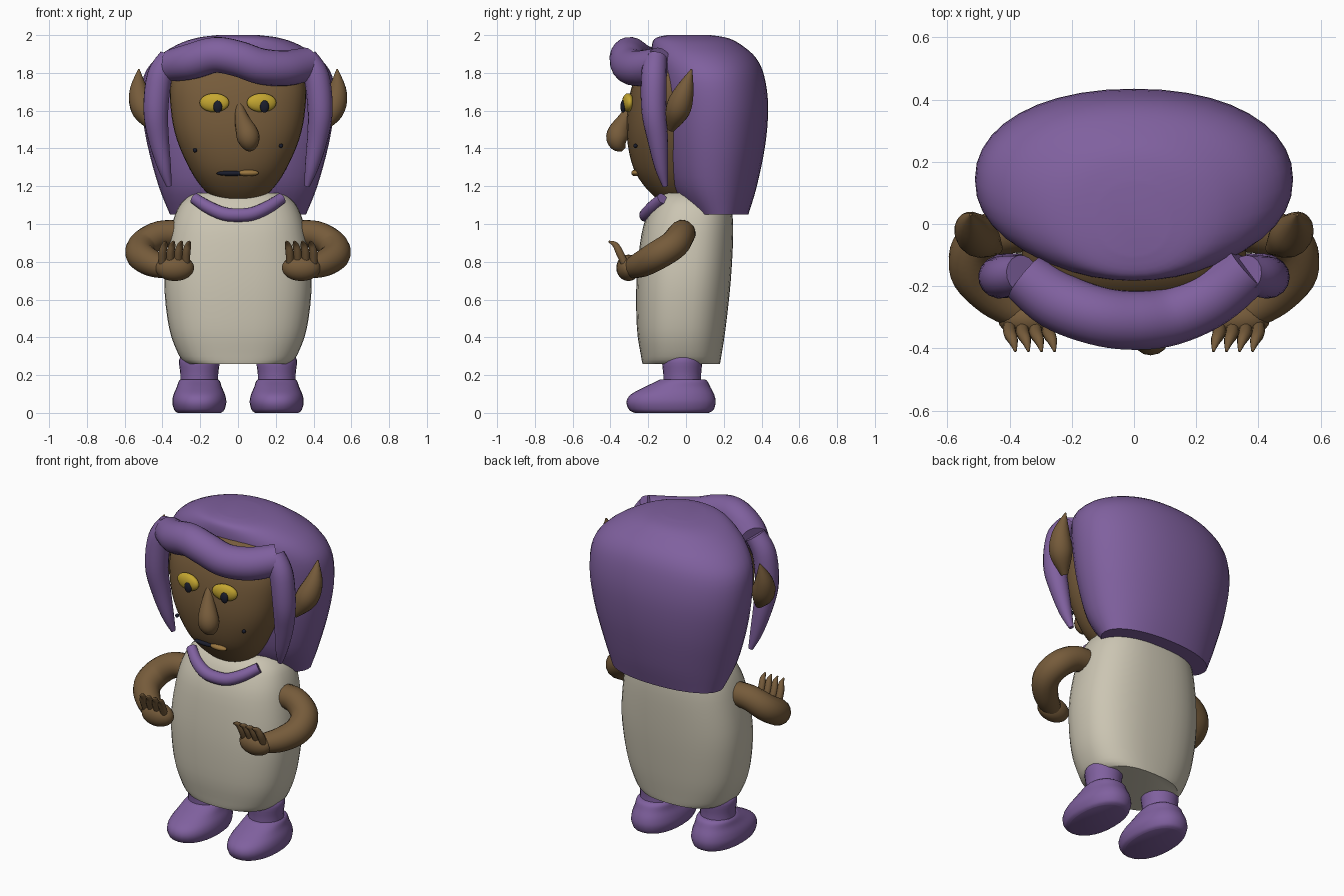
import bpy, bmesh, math
from mathutils import Vector


def material(name, rgb):
    m = bpy.data.materials.new(name)
    m.diffuse_color = (*rgb, 1)
    return m


PURPLE = material("purple", (0.215, 0.118, 0.345))
BROWN = material("brown skin", (0.18, 0.105, 0.043))
CREAM = material("cream cloth", (0.60, 0.56, 0.45))
YELLOW = material("eye yellow", (0.55, 0.38, 0.03))
DARK = material("near black", (0.010, 0.012, 0.025))
LIP = material("lip tan", (0.32, 0.18, 0.05))


def spline(rows, steps):
    """Smoothly interpolate rows of numbers."""
    n, out = len(rows), []
    for i in range(n - 1):
        p = [rows[max(i - 1, 0)], rows[i], rows[i + 1], rows[min(i + 2, n - 1)]]
        for s in range(steps):
            t = s / steps
            out.append([0.5 * (2 * b + (c - a) * t + (2 * a - 5 * b + 4 * c - d) * t * t
                               + (3 * b - a - 3 * c + d) * t ** 3)
                        for a, b, c, d in zip(*p)])
    return out + [list(rows[-1])]


def skin(name, rings, mat):
    """Join closed rings of points into a capped, smooth shaded surface."""
    bm = bmesh.new()
    vs = [[bm.verts.new(p) for p in r] for r in rings]
    k = len(vs[0])
    for a, b in zip(vs, vs[1:]):
        for j in range(k):
            bm.faces.new((a[j], a[(j + 1) % k], b[(j + 1) % k], b[j]))
    bm.faces.new(vs[0])
    bm.faces.new(vs[-1])
    bmesh.ops.recalc_face_normals(bm, faces=bm.faces)
    me = bpy.data.meshes.new(name)
    bm.to_mesh(me)
    bm.free()
    me.materials.append(mat)
    ob = bpy.data.objects.new(name, me)
    bpy.context.collection.objects.link(ob)
    smooth(ob)
    return ob


def smooth(ob):
    bpy.ops.object.select_all(action='DESELECT')
    ob.select_set(True)
    bpy.context.view_layer.objects.active = ob
    bpy.ops.object.shade_smooth_by_angle(angle=math.radians(45))


def loft(name, rows, mat, cx=0, power=2.0, sides=40, steps=4):
    """Upright body from rows of (z, half width, front y, back y)."""
    rings = []
    for z, rx, yf, yb in spline(rows, steps):
        ring = []
        for j in range(sides):
            a = 2 * math.pi * j / sides
            c, s = math.cos(a), math.sin(a)
            c = math.copysign(abs(c) ** (2 / power), c)
            s = math.copysign(abs(s) ** (2 / power), s)
            ring.append((cx + rx * c, (yf + yb) / 2 + (yb - yf) / 2 * s, z))
        rings.append(ring)
    return skin(name, rings, mat)


def tube(name, rows, mat, side=1, sides=16, steps=5):
    """Tapered tube along rows of (x, y, z, radius)."""
    pts = spline([(r[0] * side, *r[1:]) for r in rows], steps)
    rings, up = [], Vector((0.3, 0.9, 0.2))
    for i, p in enumerate(pts):
        a, b = pts[max(i - 1, 0)], pts[min(i + 1, len(pts) - 1)]
        d = (Vector(b[:3]) - Vector(a[:3])).normalized()
        up = (up - d * up.dot(d)).normalized()
        w = d.cross(up)
        r = max(p[3], 0.003)
        rings.append([Vector(p[:3]) + r * (up * math.cos(t) + w * math.sin(t))
                      for t in (2 * math.pi * j / sides for j in range(sides))])
    return skin(name, rings, mat)


def ball(name, loc, size, mat, turn=0):
    bpy.ops.mesh.primitive_uv_sphere_add(segments=20, ring_count=12, location=loc)
    ob = bpy.context.object
    ob.name, ob.scale, ob.rotation_euler[2] = name, size, turn
    ob.data.materials.append(mat)
    smooth(ob)
    return ob


# Gown
loft("gown", [(0.26, 0.27, -0.23, 0.18), (0.30, 0.31, -0.238, 0.187), (0.45, 0.365, -0.26, 0.21),
              (0.70, 0.39, -0.262, 0.237), (0.95, 0.36, -0.235, 0.25), (1.08, 0.32, -0.19, 0.24),
              (1.14, 0.27, -0.15, 0.21), (1.165, 0.22, -0.12, 0.17)], CREAM, power=2.5)

# Head
loft("head", [(1.10, 0.04, -0.10, 0.0), (1.13, 0.12, -0.15, 0.05), (1.20, 0.195, -0.22, 0.08),
              (1.30, 0.26, -0.28, 0.1), (1.45, 0.325, -0.312, 0.1), (1.60, 0.355, -0.31, 0.1),
              (1.75, 0.355, -0.28, 0.1), (1.88, 0.29, -0.21, 0.1), (1.95, 0.12, -0.1, 0.08)],
     BROWN, power=2.3)

# Hair mass behind the face
loft("hair", [(1.05, 0.36, 0.02, 0.33), (1.20, 0.42, -0.08, 0.375), (1.42, 0.48, -0.125, 0.42),
              (1.62, 0.51, -0.14, 0.435), (1.78, 0.50, -0.16, 0.415), (1.88, 0.43, -0.18, 0.37),
              (1.95, 0.32, -0.18, 0.29), (1.985, 0.22, -0.16, 0.22), (2.0, 0.11, -0.1, 0.13)],
     PURPLE, power=2.15)

# Rolled fringe
tube("fringe", [(-0.35, -0.17, 1.84, 0.085), (-0.25, -0.245, 1.86, 0.095), (-0.12, -0.295, 1.895, 0.095),
                (0, -0.31, 1.875, 0.095), (0.12, -0.295, 1.835, 0.095), (0.25, -0.235, 1.825, 0.095),
                (0.365, -0.14, 1.845, 0.09)], PURPLE, sides=20)

# Nose, mouth
tube("nose", [(0.005, -0.285, 1.64, 0.015), (0.02, -0.32, 1.56, 0.038), (0.05, -0.36, 1.475, 0.06),
              (0.06, -0.355, 1.425, 0.05), (0.06, -0.33, 1.395, 0.015)], BROWN)
ball("mouth", (-0.035, -0.263, 1.268), (0.08, 0.02, 0.014), DARK)
ball("lip", (0.055, -0.268, 1.27), (0.055, 0.022, 0.017), LIP)

# Collar
tube("collar", [(-0.23, -0.125, 1.135, 0.03), (-0.16, -0.175, 1.09, 0.034), (-0.08, -0.205, 1.055, 0.036),
                (0, -0.212, 1.047, 0.036), (0.08, -0.205, 1.055, 0.036), (0.16, -0.175, 1.09, 0.034),
                (0.23, -0.125, 1.135, 0.03)], PURPLE)

# Paired parts
for side, tag in ((-1, "left"), (1, "right")):
    ball(tag + "_eye", (0.125 * side, -0.307, 1.642), (0.079, 0.03, 0.05), YELLOW, 0.15 * side)
    ball(tag + "_pupil", (0.122 + 0.018 if side > 0 else -0.107, -0.333, 1.622),
         (0.024, 0.014, 0.033), DARK)
    ball(tag + "_mole", (0.228 * side, -0.268, 1.402 + 0.012 * side), (0.011, 0.011, 0.011), DARK)
    tube(tag + "_ear", [(0.44, -0.08, 1.50, 0.02), (0.495, -0.045, 1.60, 0.065),
                        (0.525, -0.01, 1.70, 0.052), (0.525, 0.03, 1.82, 0.004)], BROWN, side)
    tube(tag + "_lock", [(0.36, -0.16, 1.88, 0.06), (0.415, -0.17, 1.78, 0.068),
                         (0.435, -0.17, 1.60, 0.066), (0.42, -0.15, 1.45, 0.055),
                         (0.39, -0.13, 1.30, 0.036), (0.365, -0.11, 1.20, 0.014)], PURPLE, side)
    # Arm, hand and curled fingers
    tube(tag + "_arm", [(0.28, -0.02, 0.95, 0.068), (0.41, -0.025, 0.945, 0.073),
                        (0.50, -0.065, 0.89, 0.078), (0.515, -0.15, 0.835, 0.078),
                        (0.45, -0.23, 0.79, 0.07), (0.36, -0.29, 0.765, 0.055)], BROWN, side)
    ball(tag + "_hand", (0.335 * side, -0.305, 0.768), (0.103, 0.064, 0.07), BROWN)
    for i in range(4):
        x = 0.275 + 0.042 * i
        tube(f"{tag}_finger_{i + 1}", [(x, -0.325, 0.79, 0.02), (x - 0.002, -0.352, 0.85, 0.021),
                                       (x - 0.012, -0.375, 0.89, 0.016),
                                       (x - 0.02, -0.41, 0.908, 0.004)], BROWN, side, 10, 4)
    # Leg and boot
    loft(tag + "_leg", [(0.12, 0.103, -0.12, 0.085), (0.20, 0.1, -0.12, 0.08), (0.28, 0.107, -0.125, 0.085),
                        (0.31, 0.08, -0.09, 0.06)], PURPLE, 0.205 * side, sides=24)
    loft(tag + "_boot", [(0.0, 0.115, -0.27, 0.12), (0.015, 0.132, -0.30, 0.145), (0.055, 0.143, -0.315, 0.157),
                         (0.095, 0.137, -0.295, 0.15), (0.135, 0.12, -0.225, 0.13),
                         (0.165, 0.11, -0.16, 0.115), (0.178, 0.1, -0.135, 0.1)],
         PURPLE, 0.205 * side, 2.2, 28)
